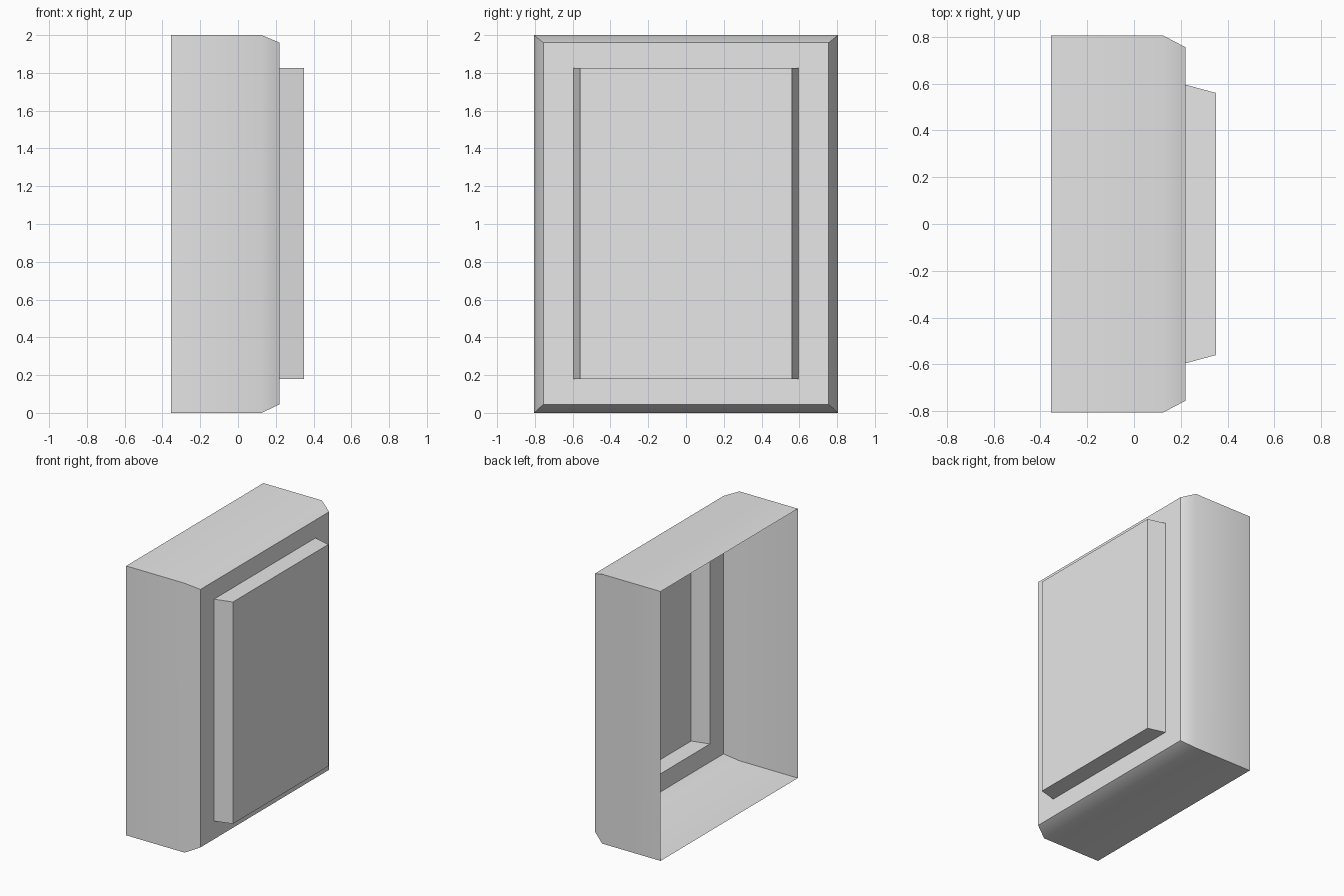
import bpy
import bmesh
import math

cube = bpy.data.objects.get("Cube")
if cube:
    bpy.data.objects.remove(cube, do_unlink=True)

# One plain grey for the whole shell
grey = bpy.data.materials.new("plain_grey")
grey.use_nodes = True
colour = (0.8, 0.8, 0.8, 1)
grey.diffuse_color = colour
grey.node_tree.nodes["Principled BSDF"].inputs["Base Color"].default_value = colour


def add_ring(bm, x, half_width, bottom, top):
    """Rectangular cross-section, counter-clockwise seen from +x."""
    corners = ((-half_width, bottom), (half_width, bottom),
               (half_width, top), (-half_width, top))
    return [bm.verts.new((x, y, z)) for y, z in corners]


# Sections from the open back to the raised panel: x, half width, bottom, top
sections = [
    (-0.355, 0.805, 0.0, 2.0),     # open rim
    (0.125, 0.805, 0.0, 2.0),      # start of chamfer
    (0.22, 0.755, 0.045, 1.96),    # face border
    (0.22, 0.595, 0.18, 1.827),    # foot of raised panel
    (0.35, 0.56, 0.18, 1.827),     # top of raised panel
]

# Thin open-backed shell, lofted through the sections
bm = bmesh.new()
rings = [add_ring(bm, *section) for section in sections]
for lower, upper in zip(rings, rings[1:]):
    for i in range(4):
        j = (i + 1) % 4
        bm.faces.new((lower[i], lower[j], upper[j], upper[i]))
bm.faces.new(rings[-1])

mesh = bpy.data.meshes.new("panel_cover")
bm.to_mesh(mesh)
bm.free()
mesh.materials.append(grey)
cover = bpy.data.objects.new("panel_cover", mesh)
bpy.context.collection.objects.link(cover)

# Soft shading over the chamfer, crisp edges elsewhere
bpy.ops.object.select_all(action="DESELECT")
cover.select_set(True)
bpy.context.view_layer.objects.active = cover
bpy.ops.object.shade_smooth_by_angle(angle=math.radians(30))
